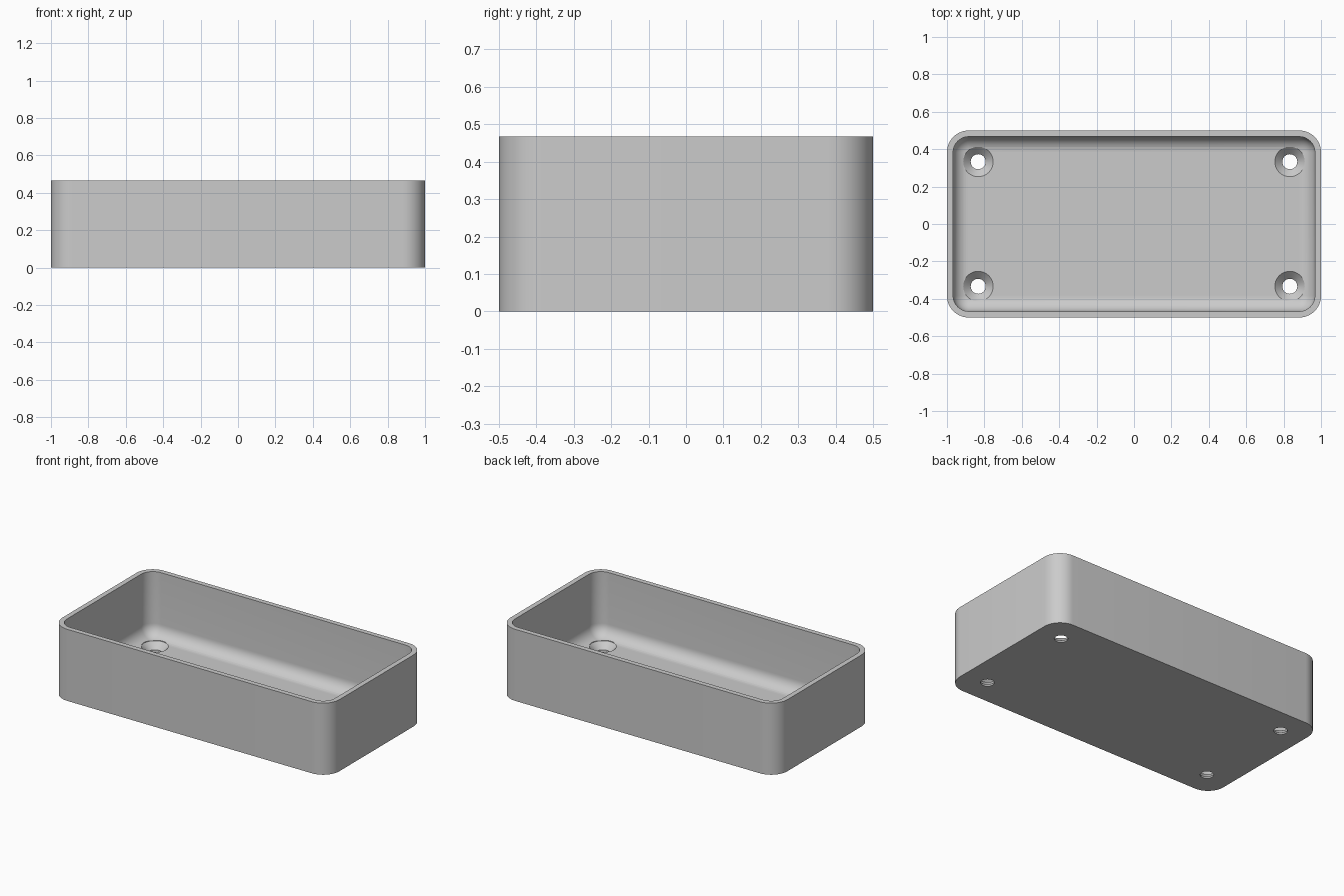
import bpy, bmesh
from math import cos, sin, pi, radians

cube = bpy.data.objects.get("Cube")
if cube:
    bpy.data.objects.remove(cube, do_unlink=True)

LENGTH, WIDTH, HEIGHT = 2.0, 1.0, 0.467
WALL, FLOOR = 0.033, 0.05
CORNER = 0.117
FILLET = 0.08
HOLE_X, HOLE_Y = 0.833, 0.333
HOLE_R, SINK_R = 0.04, 0.08

grey = bpy.data.materials.new("light_grey")
grey.use_nodes = True
colour = (0.6, 0.6, 0.6, 1)
grey.diffuse_color = colour
grey.node_tree.nodes["Principled BSDF"].inputs["Base Color"].default_value = colour


def rounded_ring(inset, z, steps=12):
    """Points of a rounded rectangle, inset from the outer wall."""
    r = CORNER - inset
    cx, cy = LENGTH / 2 - CORNER, WIDTH / 2 - CORNER
    points = []
    for i, (sx, sy) in enumerate([(1, 1), (-1, 1), (-1, -1), (1, -1)]):
        for k in range(steps + 1):
            a = pi / 2 * (i + k / steps)
            points.append((sx * cx + r * cos(a), sy * cy + r * sin(a), z))
    return points


def circle_ring(x, y, r, z, steps=48):
    return [(x + r * cos(2 * pi * k / steps), y + r * sin(2 * pi * k / steps), z)
            for k in range(steps)]


def loft(name, rings):
    """Closed solid skinned through a list of matching rings."""
    bm = bmesh.new()
    loops = [[bm.verts.new(p) for p in ring] for ring in rings]
    n = len(loops[0])
    for a, b in zip(loops, loops[1:]):
        for i in range(n):
            j = (i + 1) % n
            bm.faces.new((a[i], a[j], b[j], b[i]))
    bm.faces.new(loops[0][::-1])
    bm.faces.new(loops[-1])
    bmesh.ops.recalc_face_normals(bm, faces=bm.faces)
    mesh = bpy.data.meshes.new(name)
    bm.to_mesh(mesh)
    bm.free()
    mesh.materials.append(grey)
    obj = bpy.data.objects.new(name, mesh)
    bpy.context.collection.objects.link(obj)
    return obj


# Open tray: outer wall, rim, inner wall, then a rounded fillet into the floor
rings = [rounded_ring(0, 0), rounded_ring(0, HEIGHT), rounded_ring(WALL, HEIGHT)]
for k in range(11):
    a = pi / 2 * k / 10
    rings.append(rounded_ring(WALL + FILLET * (1 - cos(a)),
                              FLOOR + FILLET * (1 - sin(a))))
tray = loft("tray", rings)

# Countersunk screw holes near the four corners
bpy.context.view_layer.objects.active = tray
for sx in (-1, 1):
    for sy in (-1, 1):
        x, y = sx * HOLE_X, sy * HOLE_Y
        cutter = loft("hole_cutter", [
            circle_ring(x, y, HOLE_R, -0.05),
            circle_ring(x, y, HOLE_R, FLOOR - (SINK_R - HOLE_R)),
            circle_ring(x, y, SINK_R, FLOOR),
            circle_ring(x, y, SINK_R, FLOOR + 0.1)])
        cutter.hide_render = True
        cut = tray.modifiers.new("screw_hole", 'BOOLEAN')
        cut.operation = 'DIFFERENCE'
        cut.solver = 'EXACT'
        cut.object = cutter
        bpy.ops.object.modifier_apply(modifier=cut.name)
        bpy.data.objects.remove(cutter, do_unlink=True)

bpy.ops.object.select_all(action='DESELECT')
tray.select_set(True)
bpy.ops.object.shade_smooth_by_angle(angle=radians(30))
